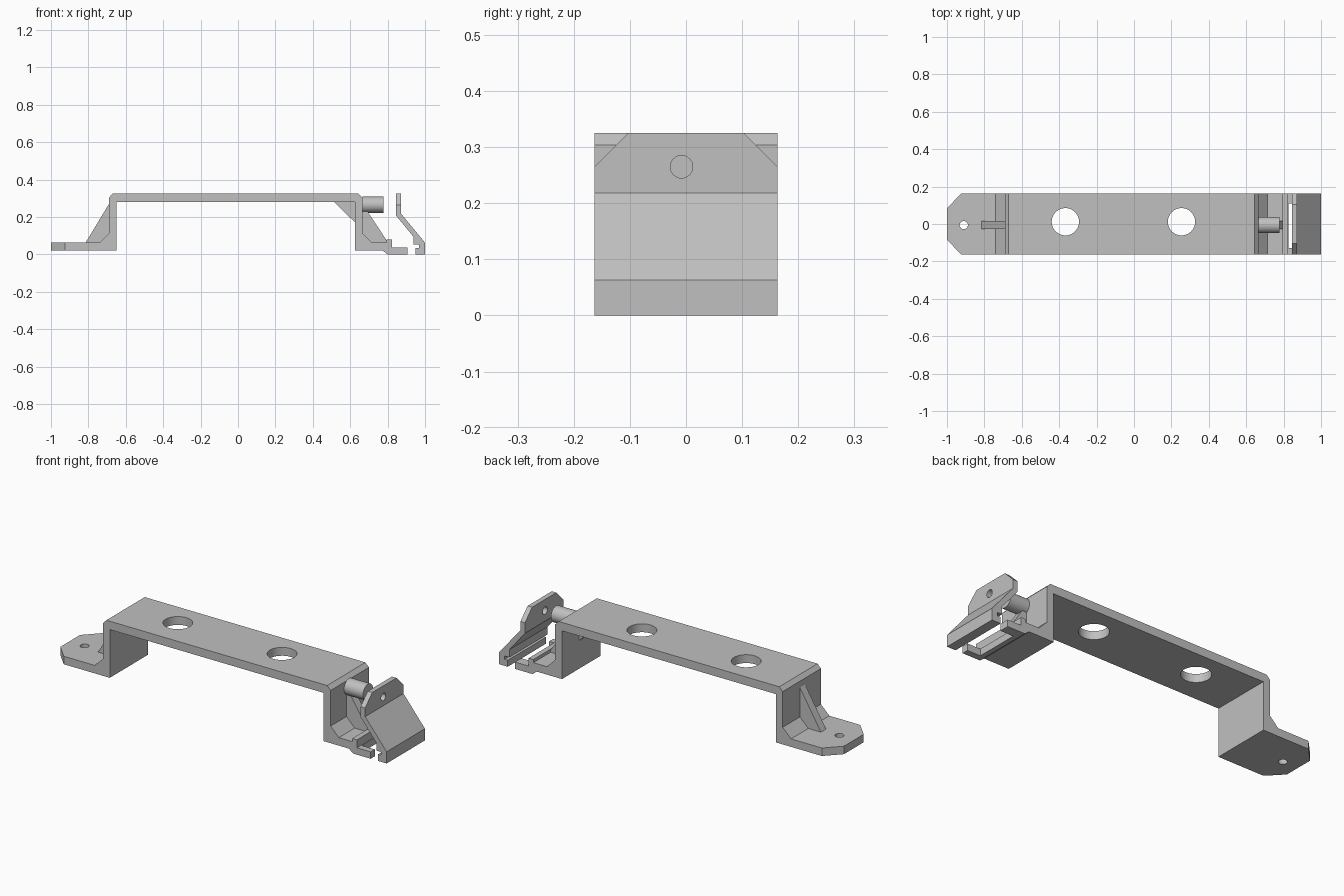
import bpy
import bmesh
import math
from mathutils import Matrix, Vector

if "Cube" in bpy.data.objects:
    bpy.data.objects.remove(bpy.data.objects["Cube"], do_unlink=True)

HALF = 0.163     # half depth of the strap
MID = -0.006     # centre line of ribs, peg and screw holes

grey = bpy.data.materials.new("plain grey")
grey.use_nodes = True
grey.diffuse_color = (0.53, 0.53, 0.53, 1)
grey.node_tree.nodes["Principled BSDF"].inputs["Base Color"].default_value = (0.53, 0.53, 0.53, 1)


def finish(name, bm):
    bmesh.ops.recalc_face_normals(bm, faces=bm.faces)
    mesh = bpy.data.meshes.new(name)
    bm.to_mesh(mesh)
    bm.free()
    mesh.materials.append(grey)
    obj = bpy.data.objects.new(name, mesh)
    bpy.context.collection.objects.link(obj)
    return obj


def prism(name, points, low, high, axis="y"):
    """Extrude a profile along y (x, z points), x (y, z points) or z (x, y points)."""
    place = {"y": lambda a, b: (a, low, b),
             "x": lambda a, b: (low, a, b),
             "z": lambda a, b: (a, b, low)}[axis]
    bm = bmesh.new()
    face = bm.faces.new([bm.verts.new(place(a, b)) for a, b in points])
    moved = bmesh.ops.extrude_face_region(bm, geom=[face])["geom"]
    step = Vector([high - low if k == axis else 0 for k in "xyz"])
    bmesh.ops.translate(bm, vec=step, verts=[v for v in moved if isinstance(v, bmesh.types.BMVert)])
    return finish(name, bm)


def cylinder(name, centre, radius, length, along_x=False, sides=48):
    turn = Matrix.Rotation(math.pi / 2, 4, "Y") if along_x else Matrix.Identity(4)
    bm = bmesh.new()
    bmesh.ops.create_cone(bm, cap_ends=True, segments=sides, radius1=radius, radius2=radius,
                          depth=length, matrix=Matrix.Translation(centre) @ turn)
    return finish(name, bm)


def cut(obj, *cutters):
    for cutter in cutters:
        cutter.hide_render = True
        mod = obj.modifiers.new("cut", "BOOLEAN")
        mod.operation = "DIFFERENCE"
        mod.solver = "EXACT"
        mod.object = cutter
        bpy.context.view_layer.objects.active = obj
        bpy.ops.object.modifier_apply(modifier=mod.name)
        bpy.data.objects.remove(cutter, do_unlink=True)


# Bent strap: left tab, left leg, top plate, right leg and latch foot
strap = prism("strap", [
    (-1, 0.02), (-0.65, 0.02), (-0.65, 0.28), (0.625, 0.28), (0.625, 0.02),
    (0.775, 0.02), (0.8, 0), (0.905, 0), (0.905, 0.037), (0.823, 0.037),
    (0.823, 0.08), (0.795, 0.08), (0.795, 0.063), (0.715, 0.063), (0.666, 0.112),
    (0.666, 0.304), (0.645, 0.325), (-0.67, 0.325), (-0.69, 0.304),
    (-0.69, 0.112), (-0.74, 0.063), (-1, 0.063)], -HALF, HALF)

# Large holes in the top plate and the screw hole in the tab
cut(strap,
    cylinder("hole_a", (-0.367, 0.012, 0.3), 0.073, 0.2),
    cylinder("hole_b", (0.254, 0.012, 0.3), 0.073, 0.2),
    cylinder("screw_hole", (-0.91, MID, 0.05), 0.022, 0.2, sides=32))

# Clipped tab corners
for side in (-1, 1):
    cut(strap, prism("corner", [(-1.1, side * -0.02), (-0.9, side * 0.188),
                                (-0.9, side * 0.3), (-1.1, side * 0.3)], -0.1, 0.2, "z"))

# Notch that leaves two short fingers on the latch foot
cut(strap, prism("notch", [(0.827, -0.128), (1, -0.128), (1, 0.11), (0.827, 0.11)], -0.1, 0.2, "z"))

# Stiffening ribs on the centre line
ribs = {
    "left_rib": [(-0.69, 0.27), (-0.815, 0.063), (-0.74, 0.063), (-0.69, 0.112)],
    "right_rib": [(0.666, 0.27), (0.795, 0.075), (0.795, 0.063), (0.715, 0.063), (0.666, 0.112)],
    "inner_gusset": [(0.515, 0.28), (0.625, 0.28), (0.625, 0.172)],
}
for name, points in ribs.items():
    prism(name, points, MID - 0.022, MID + 0.022)

# Peg on the right leg
peg = cylinder("peg", (0.722, MID, 0.266), 0.043, 0.114, along_x=True)

# Separate latch clip with clipped upper corners and a screw hole
clip = prism("latch_clip", [
    (0.845, 0.325), (0.872, 0.325), (0.872, 0.218), (1, 0.063), (1, 0), (0.948, 0),
    (0.948, 0.035), (0.967, 0.035), (0.967, 0.053), (0.938, 0.053), (0.938, 0.095),
    (0.845, 0.208)], -HALF, HALF)
for side in (-1, 1):
    cut(clip, prism("corner", [(side * 0.083, 0.345), (side * 0.183, 0.245),
                               (side * 0.3, 0.345)], 0.8, 0.9, "x"))
cut(clip, cylinder("screw_hole", (0.86, MID - 0.002, 0.265), 0.02, 0.1, along_x=True, sides=32))

# Smooth only the round walls
for obj in (strap, peg, clip):
    bpy.ops.object.select_all(action="DESELECT")
    obj.select_set(True)
    bpy.context.view_layer.objects.active = obj
    bpy.ops.object.shade_smooth_by_angle(angle=math.radians(25))
